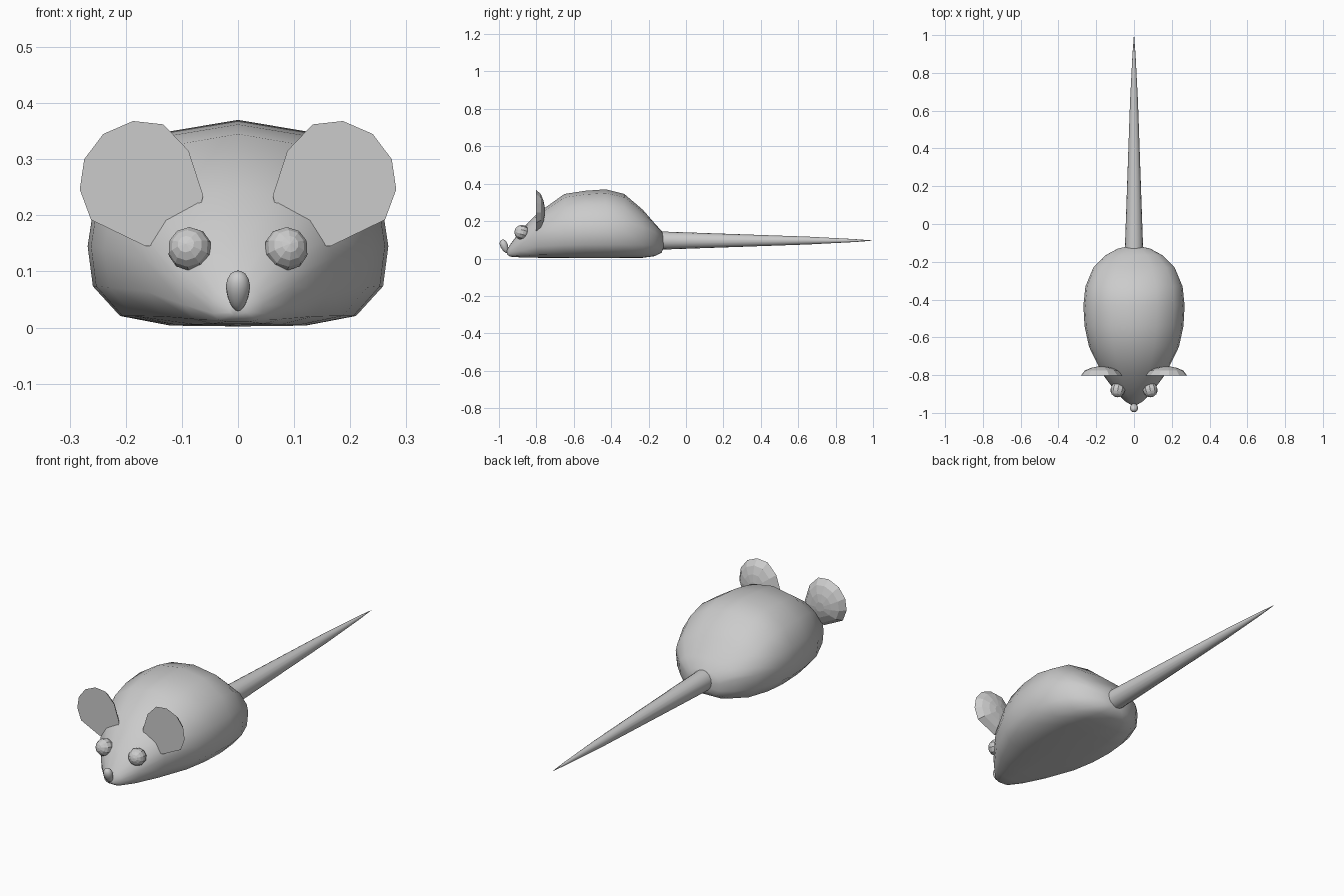
import bpy, bmesh, math
from mathutils import Matrix, Vector

if "Cube" in bpy.data.objects:
    bpy.data.objects.remove(bpy.data.objects["Cube"])


def finish(name, bm, smooth=None):
    bmesh.ops.recalc_face_normals(bm, faces=bm.faces)
    me = bpy.data.meshes.new(name)
    bm.to_mesh(me)
    bm.free()
    ob = bpy.data.objects.new(name, me)
    bpy.context.collection.objects.link(ob)
    if smooth:
        bpy.ops.object.select_all(action='DESELECT')
        ob.select_set(True)
        bpy.context.view_layer.objects.active = ob
        bpy.ops.object.shade_smooth_by_angle(angle=math.radians(smooth))
    return ob


def loft(bm, rings, cap_start=True, cap_end=True):
    loops = [[bm.verts.new(p) for p in r] for r in rings]
    n = len(loops[0])
    for a, b in zip(loops, loops[1:]):
        for i in range(n):
            j = (i + 1) % n
            bm.faces.new((a[i], a[j], b[j], b[i]))
    if cap_start:
        bm.faces.new(loops[0])
    if cap_end:
        bm.faces.new(loops[-1])


# Body: one half section, scaled along y
half = [(0, 1), (.45, .91), (.80, .64), (.965, .27), (1, 0),
        (.965, -.5), (.785, -.87), (.45, -.99), (0, -1)]
section = half + [(-x, z) for x, z in half[-2:0:-1]]
# y, half width, bottom, middle, top
stations = [(-.958, .015, .022, .032, .045), (-.94, .045, .01, .04, .075),
            (-.885, .10, .006, .075, .15), (-.79, .17, .004, .125, .245),
            (-.65, .238, .003, .14, .345), (-.54, .262, .002, .145, .362),
            (-.43, .268, .002, .145, .37), (-.33, .257, .003, .145, .345),
            (-.23, .215, .004, .14, .26), (-.165, .15, .013, .125, .185),
            (-.13, .085, .032, .10, .147), (-.118, .03, .06, .09, .115)]
bm = bmesh.new()
loft(bm, [[(w * x, y, m + z * ((t - m) if z > 0 else (m - b))) for x, z in section]
          for y, w, b, m, t in stations])
finish("body", bm, 60)

# Tail: tapered tube
bm = bmesh.new()
ring = [(math.cos(i * math.tau / 16), math.sin(i * math.tau / 16)) for i in range(16)]
loft(bm, [[(r * c, y, .096 + r * s) for c, s in ring]
          for y, r in ((-.2, .05), (-.12, .048), (.65, .021), (.9, .008), (1, .0005))])
finish("tail", bm, 40)

# Nose: tilted teardrop
bm = bmesh.new()
bmesh.ops.create_uvsphere(bm, u_segments=16, v_segments=10, radius=1)
for v in bm.verts:
    k = .85 + .2 * v.co.z
    v.co = Vector((v.co.x * .0245 * k, v.co.y * .0235 * k, v.co.z * .038))
bm.transform(Matrix.Translation((0, -.971, .065)) @ Matrix.Rotation(math.radians(22), 4, 'X'))
finish("nose", bm, 60)

# Ear rim outline in x, z (last points are buried in the head)
rim = [(.062, .235), (.088, .315), (.133, .362), (.187, .368), (.24, .345), (.274, .30),
       (.282, .246), (.262, .192), (.165, .145), (.11, .15), (.075, .185)]
centre = Vector((.175, .25))


def ear_shell(bm, grow, shift):
    rings = []
    for k, depth in ((1, 0), (.8, .022), (.5, .036), (.2, .043)):
        pts = [centre + (Vector(p) - centre) * k * grow for p in rim]
        rings.append([(p.x, -.803 + (depth + shift if depth else 0), p.y) for p in pts])
    loft(bm, rings, cap_start=False)


for side, label in ((1, "left"), (-1, "right")):
    # Ears: cupped dish with outer and inner shell
    bm = bmesh.new()
    ear_shell(bm, 1, .005)
    ear_shell(bm, .96, 0)
    border = [e for e in bm.edges if e.is_boundary]
    bmesh.ops.bridge_loops(bm, edges=border)
    bm.transform(Matrix.Diagonal((side, 1, 1, 1)))
    finish(label + "_ear", bm)

    # Eyes: faceted beads looking outward
    bm = bmesh.new()
    bmesh.ops.create_uvsphere(bm, u_segments=10, v_segments=8, radius=.0395)
    look = Vector((side * .2, -1, .25)).to_track_quat('Z', 'Y').to_matrix().to_4x4()
    bm.transform(Matrix.Translation((side * .086, -.878, .14)) @ look)
    finish(label + "_eye", bm)
